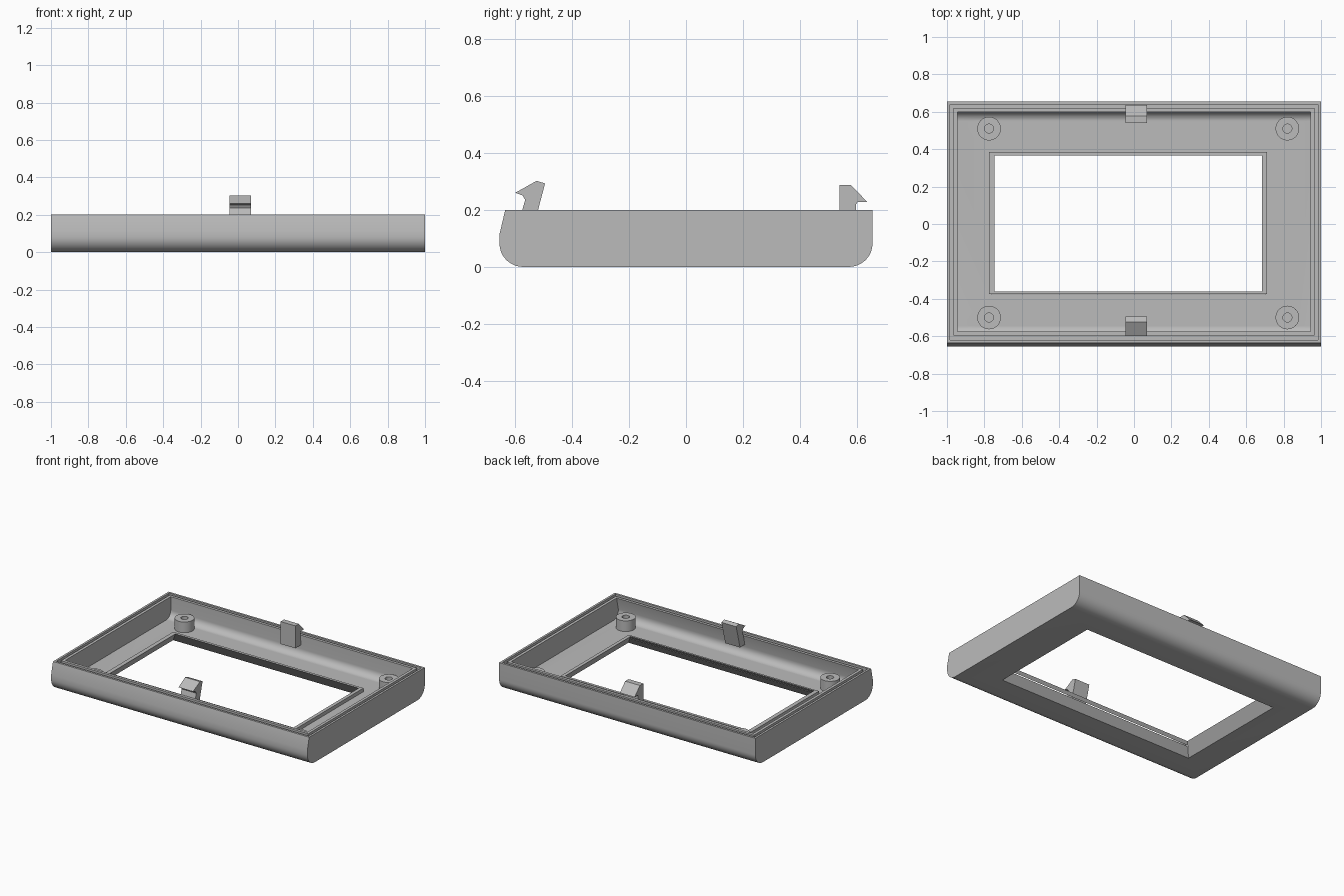
import bpy, bmesh
from math import sin, cos, pi, radians

cube = bpy.data.objects.get("Cube")
if cube:
    bpy.data.objects.remove(cube)

grey = bpy.data.materials.new("plastic grey")
grey.use_nodes = True
colour = (0.5, 0.5, 0.5, 1)
grey.diffuse_color = colour
grey.node_tree.nodes["Principled BSDF"].inputs["Base Color"].default_value = colour


def finish(name, bm):
    bmesh.ops.recalc_face_normals(bm, faces=bm.faces)
    mesh = bpy.data.meshes.new(name)
    bm.to_mesh(mesh)
    bm.free()
    mesh.materials.append(grey)
    obj = bpy.data.objects.new(name, mesh)
    bpy.context.collection.objects.link(obj)
    return obj


def extrude_x(name, profile, x0, x1):
    """Solid with a (y, z) profile running along x."""
    bm = bmesh.new()
    face = bm.faces.new([bm.verts.new((x0, y, z)) for y, z in profile])
    new = bmesh.ops.extrude_face_region(bm, geom=[face])["geom"]
    moved = [v for v in new if isinstance(v, bmesh.types.BMVert)]
    bmesh.ops.translate(bm, verts=moved, vec=(x1 - x0, 0, 0))
    return finish(name, bm)


def taper_box(name, low, high, z0, z1):
    """Box between two (x0, x1, y0, y1) rectangles."""
    bm = bmesh.new()
    loops = []
    for (x0, x1, y0, y1), z in ((low, z0), (high, z1)):
        loops.append([bm.verts.new((x, y, z)) for x, y in ((x0, y0), (x1, y0), (x1, y1), (x0, y1))])
        bm.faces.new(loops[-1])
    for i in range(4):
        j = (i + 1) % 4
        bm.faces.new((loops[0][i], loops[0][j], loops[1][j], loops[1][i]))
    return finish(name, bm)


def cylinder(name, x, y, radius, z0, z1):
    bm = bmesh.new()
    bmesh.ops.create_cone(bm, cap_ends=True, segments=40, radius1=radius, radius2=radius, depth=z1 - z0)
    bmesh.ops.translate(bm, verts=bm.verts, vec=(x, y, (z0 + z1) / 2))
    return finish(name, bm)


def boolean(target, tool, operation):
    mod = target.modifiers.new("cut", "BOOLEAN")
    mod.operation, mod.solver, mod.object = operation, "EXACT", tool
    bpy.context.view_layer.objects.active = target
    bpy.ops.object.modifier_apply(modifier=mod.name)
    bpy.data.objects.remove(tool)


def arc(cy, cz, r, start, end, steps=12):
    angles = [radians(start + (end - start) * i / steps) for i in range(steps + 1)]
    return [(cy + r * cos(a), cz + r * sin(a)) for a in angles]


# Outer shell: leaning front, rounded lower edges
outer = [(-0.635, 0.2), (-0.655, 0.115)] + arc(-0.573, 0.082, 0.082, 180, 270)
outer += arc(0.573, 0.082, 0.082, 270, 360) + [(0.655, 0.2)]
shell = extrude_x("bezel_shell", outer, -1, 1)

# Hollow interior
inner = [(-0.572, 0.215), (-0.595, 0.115)] + arc(-0.545, 0.105, 0.05, 180, 270)
inner += arc(0.55, 0.105, 0.05, 270, 360) + [(0.6, 0.215)]
boolean(shell, extrude_x("cavity", inner, -0.945, 0.945), "DIFFERENCE")

# Groove running around the rim
groove = taper_box("groove", *[(-0.985, 0.985, -0.62, 0.64)] * 2, 0.175, 0.23)
core = taper_box("groove_core", *[(-0.965, 0.965, -0.595, 0.62)] * 2, 0.15, 0.25)
boolean(groove, core, "DIFFERENCE")
boolean(shell, groove, "DIFFERENCE")

# Raised lip and flared window opening
lip = taper_box("lip", *[(-0.775, 0.71, -0.375, 0.385)] * 2, 0.03, 0.08)
boolean(shell, lip, "UNION")
window = taper_box("window", (-0.805, 0.745, -0.42, 0.425), (-0.74, 0.68, -0.355, 0.36), -0.005, 0.088)
boolean(shell, window, "DIFFERENCE")

# Corner screw bosses with blind holes
for x in (-0.775, 0.82):
    for y in (-0.5, 0.51):
        boolean(shell, cylinder("boss", x, y, 0.063, 0.03, 0.13), "UNION")
        boolean(shell, cylinder("hole", x, y, 0.024, 0.065, 0.15), "DIFFERENCE")

# Snap clips on the front and back walls
front = [(-0.538, 0.13), (-0.495, 0.293), (-0.525, 0.302), (-0.6, 0.26),
         (-0.574, 0.251), (-0.565, 0.235), (-0.575, 0.2), (-0.594, 0.13)]
back = [(0.54, 0.13), (0.54, 0.288), (0.578, 0.288), (0.637, 0.228),
        (0.603, 0.228), (0.598, 0.22), (0.598, 0.2), (0.601, 0.13)]
clips = [extrude_x("front_clip", front, -0.045, 0.07),
         extrude_x("back_clip", back, -0.045, 0.07)]

# Smooth the curved faces, keep edges crisp
bpy.ops.object.select_all(action="DESELECT")
for obj in [shell] + clips:
    obj.select_set(True)
bpy.context.view_layer.objects.active = shell
bpy.ops.object.shade_smooth_by_angle(angle=radians(30))
